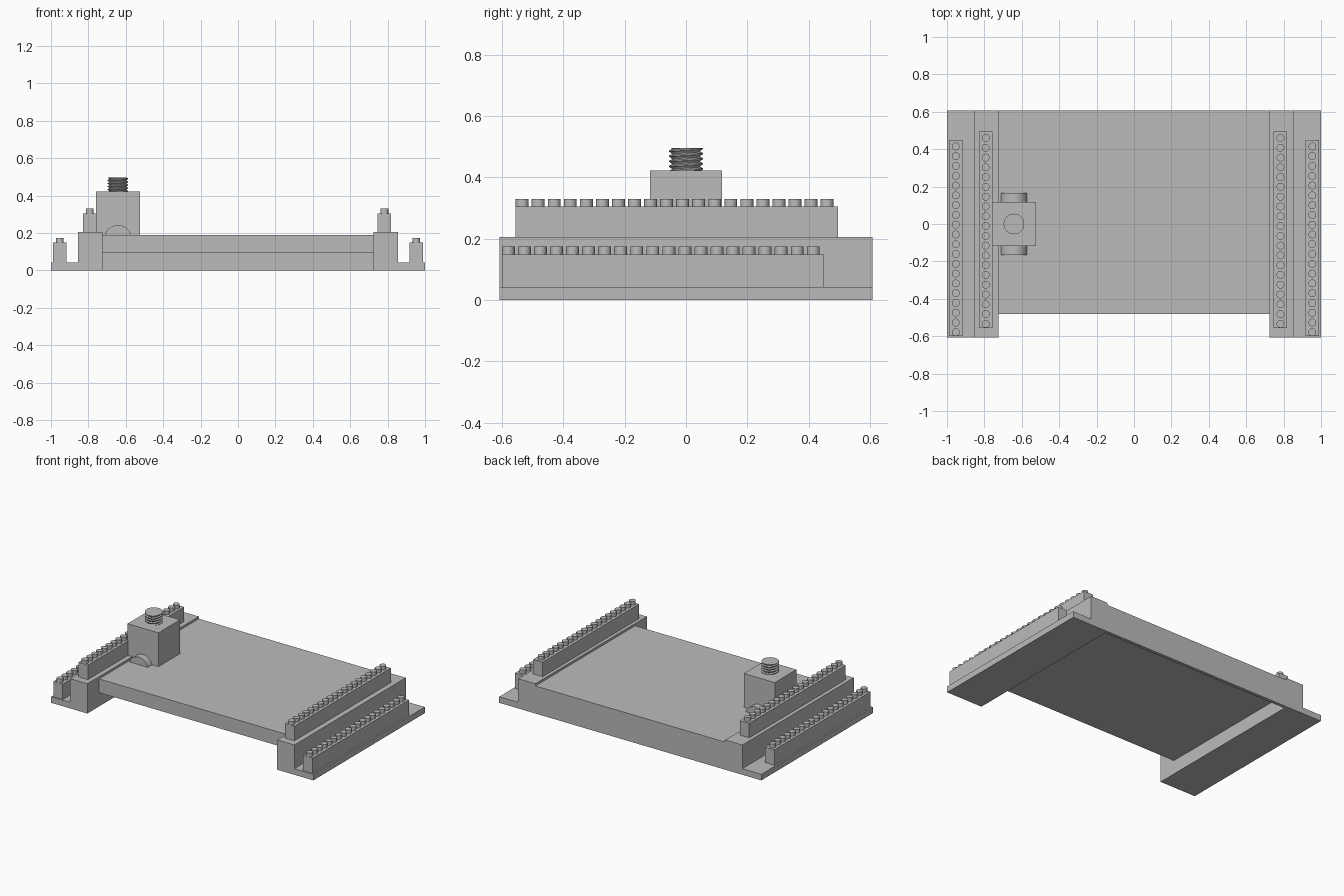
import bpy, bmesh, math

if "Cube" in bpy.data.objects:
    bpy.data.objects.remove(bpy.data.objects["Cube"], do_unlink=True)

GREY = (0.5, 0.5, 0.5, 1)
grey = bpy.data.materials.new("plain grey")
grey.use_nodes = True
grey.diffuse_color = GREY
grey.node_tree.nodes["Principled BSDF"].inputs["Base Color"].default_value = GREY


def finish(name, bm):
    bmesh.ops.recalc_face_normals(bm, faces=bm.faces)
    mesh = bpy.data.meshes.new(name)
    bm.to_mesh(mesh)
    bm.free()
    mesh.materials.append(grey)
    obj = bpy.data.objects.new(name, mesh)
    bpy.context.scene.collection.objects.link(obj)
    return obj


def smooth(obj):
    bpy.ops.object.select_all(action="DESELECT")
    obj.select_set(True)
    bpy.context.view_layer.objects.active = obj
    bpy.ops.object.shade_smooth_by_angle(angle=math.radians(35))


def box(name, x, y, z):
    bm = bmesh.new()
    bmesh.ops.create_cube(bm, size=1)
    for v in bm.verts:
        v.co = [(a + b) / 2 + c * (b - a) for (a, b), c in zip((x, y, z), v.co)]
    return finish(name, bm)


def prism(name, outline, y):
    # Extrude an x-z outline along y
    bm = bmesh.new()
    face = bm.faces.new([bm.verts.new((px, y[0], pz)) for px, pz in outline])
    new = bmesh.ops.extrude_face_region(bm, geom=[face])["geom"]
    bmesh.ops.translate(bm, vec=(0, y[1] - y[0], 0),
                        verts=[v for v in new if isinstance(v, bmesh.types.BMVert)])
    return finish(name, bm)


def rod(name, x, z, radius, length):
    bm = bmesh.new()
    bmesh.ops.create_cone(bm, cap_ends=True, segments=48, radius1=radius,
                          radius2=radius, depth=length)
    for v in bm.verts:
        v.co = (x + v.co.x, v.co.z, z + v.co.y)
    obj = finish(name, bm)
    smooth(obj)
    return obj


def pin_row(name, x, y_start, z_base, z_top, height):
    # Rail with a row of round pins standing on it
    box(name + "_rail", (x - 0.036, x + 0.036), (y_start, y_start + 1.05), (z_base, z_top))
    pitch, count = 0.0523, 20
    bm = bmesh.new()
    for i in range(count):
        made = bmesh.ops.create_cone(bm, cap_ends=True, segments=20, radius1=0.021,
                                     radius2=0.021, depth=height)
        bmesh.ops.translate(bm, verts=made["verts"],
                            vec=(x, y_start + 0.021 + i * pitch, z_top + height / 2))
    smooth(finish(name + "_pins", bm))


def threaded_screw(name, x, bottom, top, outer, inner, pitch):
    # Helical thread, trimmed flat at both ends
    seg, steps = 32, 4
    radii = (inner, inner + 0.002, outer, outer)
    rings = int((top - bottom) / pitch * steps) + steps + 2
    bm = bmesh.new()
    grid = []
    for k in range(rings):
        row = []
        for j in range(seg + 1):
            a = math.tau * j / seg
            z = bottom + ((k - steps) / steps + j / seg) * pitch
            r = radii[k % steps]
            row.append(bm.verts.new((x + r * math.cos(a), r * math.sin(a),
                                     min(max(z, bottom), top))))
        grid.append(row)
    for a, b in zip(grid, grid[1:]):
        for j in range(seg):
            bm.faces.new((a[j], a[j + 1], b[j + 1], b[j]))
    for row, z in ((grid[0], bottom), (grid[-1], top)):
        bm.faces.new([bm.verts.new((x + outer * math.cos(math.tau * j / seg),
                                    outer * math.sin(math.tau * j / seg), z))
                      for j in range(seg)])
    bmesh.ops.remove_doubles(bm, verts=bm.verts, dist=0.00005)
    smooth(finish(name, bm))


# Base plate and the wall that closes its back
FRONT, BACK, WALL = -0.607, 0.607, 0.585
IN, OUT = 0.724, 0.855
box("base_plate", (-IN, IN), (-0.48, BACK), (0.095, 0.19))
box("back_wall", (-IN, IN), (WALL, BACK), (0.0, 0.095))

# Stepped side flanges with two rows of pins each
for side, s, inner_x in (("left", 1, 0.783), ("right", -1, -0.793)):
    outline = [(IN, 0), (1, 0), (1, 0.042), (OUT, 0.042), (OUT, 0.205), (IN, 0.205)]
    prism(side + "_flange", [(s * px, pz) for px, pz in outline], (FRONT, BACK))
    pin_row(side + "_inner", inner_x, -0.555, 0.205, 0.305, 0.025)
    pin_row(side + "_outer", s * 0.953, -0.6, 0.042, 0.148, 0.026)

# Clamp block with a bore through it
BLOCK_X = -0.642
block = box("clamp_block", (BLOCK_X - 0.118, BLOCK_X + 0.118), (-0.118, 0.118), (0.185, 0.423))
bore = rod("bore_cutter", BLOCK_X, 0.304, 0.075, 0.5)
bore.hide_render = True
bore.hide_viewport = True
cut = block.modifiers.new("bore", "BOOLEAN")
cut.operation = "DIFFERENCE"
cut.solver = "EXACT"
cut.object = bore
smooth(block)

# Round bar under the bore and the clamping screw
rod("round_bar", BLOCK_X, 0.169, 0.073, 0.33)
threaded_screw("clamp_screw", BLOCK_X, 0.298, 0.496, 0.055, 0.046, 0.0165)
